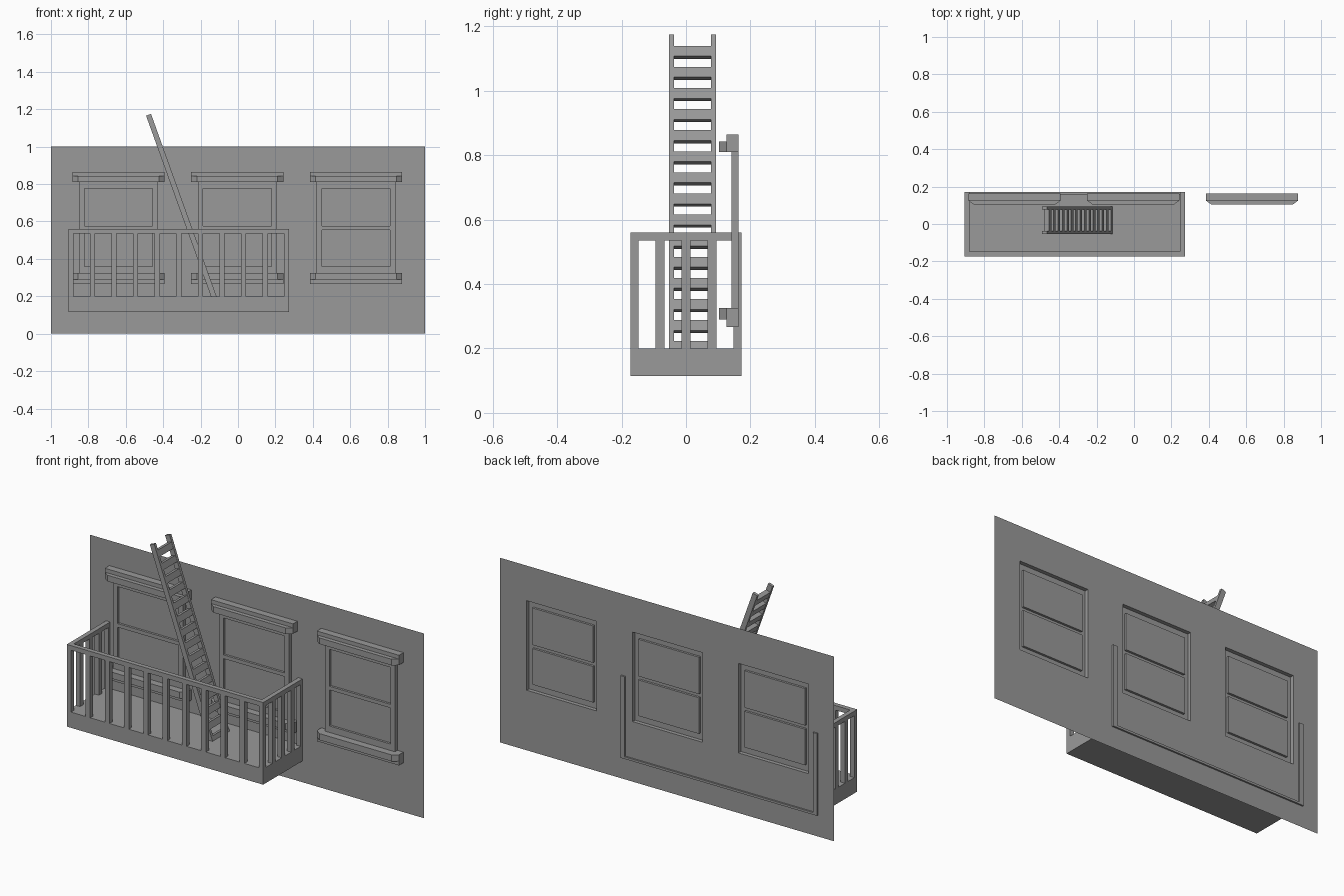
import bpy
import bmesh
import math
from mathutils import Matrix, Vector

cube = bpy.data.objects.get("Cube")
if cube:
    bpy.data.objects.remove(cube, do_unlink=True)

grey = bpy.data.materials.new("stone_grey")
grey.use_nodes = True
GREY = (0.32, 0.32, 0.32, 1)
grey.diffuse_color = GREY
grey.node_tree.nodes["Principled BSDF"].inputs["Base Color"].default_value = GREY


def finish(bm, name):
    mesh = bpy.data.meshes.new(name)
    bm.to_mesh(mesh)
    bm.free()
    mesh.materials.append(grey)
    obj = bpy.data.objects.new(name, mesh)
    bpy.context.collection.objects.link(obj)
    return obj


def add_box(bm, x0, x1, y0, y1, z0, z1, frame=Matrix()):
    size = Matrix.Diagonal((x1 - x0, y1 - y0, z1 - z0, 1))
    centre = Matrix.Translation(((x0 + x1) / 2, (y0 + y1) / 2, (z0 + z1) / 2))
    bmesh.ops.create_cube(bm, size=1, matrix=frame @ centre @ size)


def add_prism(bm, outline, z0, z1):
    face = bm.faces.new([bm.verts.new((x, y, z0)) for x, y in outline])
    new = bmesh.ops.extrude_face_region(bm, geom=[face], use_keep_orig=True)["geom"]
    tops = [v for v in new if isinstance(v, bmesh.types.BMVert)]
    bmesh.ops.translate(bm, verts=tops, vec=(0, 0, z1 - z0))
    bmesh.ops.recalc_face_normals(bm, faces=bm.faces[:])


def push(bm, faces, depth):
    """Push a region of a sheet along y, leaving side walls."""
    new = bmesh.ops.extrude_face_region(bm, geom=faces)["geom"]
    bmesh.ops.translate(bm, vec=(0, depth, 0),
                        verts=[g for g in new if isinstance(g, bmesh.types.BMVert)])
    old = [f for f in faces if f.is_valid]
    if old:
        bmesh.ops.delete(bm, geom=old, context='FACES_ONLY')
    return [g for g in new if isinstance(g, bmesh.types.BMFace)]


# Wall sheet with window frames pushed forward and panes set back
WALL_Y = 0.163
WINDOWS = {"right": -0.639, "middle": -0.004, "left": 0.631}
FRAME, PANE = 0.21, 0.182
xs = [-1, 1]
for c in WINDOWS.values():
    xs += [c - FRAME, c - PANE, c + PANE, c + FRAME]
xs.sort()
zs = [0, 0.325, 0.36, 0.555, 0.575, 0.775, 0.81, 1]

bm = bmesh.new()
grid = [[bm.verts.new((x, WALL_Y, z)) for z in zs] for x in xs]
for i in range(len(xs) - 1):
    for j in range(len(zs) - 1):
        bm.faces.new((grid[i][j], grid[i + 1][j], grid[i + 1][j + 1], grid[i][j + 1]))


def offset(face):
    x = face.calc_center_median().x
    return min(abs(x - c) for c in WINDOWS.values())


inside = [f for f in bm.faces
          if offset(f) < FRAME and zs[1] < f.calc_center_median().z < zs[6]]
frames = push(bm, inside, -0.021)
panes = [f for f in frames if offset(f) < PANE / 2 and
         any(a < f.calc_center_median().z < b for a, b in ((zs[2], zs[3]), (zs[4], zs[5])))]
push(bm, panes, 0.012)
finish(bm, "wall_with_windows")

# Lintel and sill of each window, with chamfered front strips
HALF = 0.246
for side, c in WINDOWS.items():
    for part, z0, z1, s0, s1 in (("lintel", 0.81, 0.864, 0.81, 0.843),
                                 ("sill", 0.267, 0.325, 0.29, 0.325)):
        bm = bmesh.new()
        add_box(bm, c - HALF, c + HALF, 0.125, WALL_Y, z0, z1)
        add_prism(bm, [(c - HALF, 0.125), (c - HALF + 0.03, 0.103),
                       (c + HALF - 0.03, 0.103), (c + HALF, 0.125)], s0, s1)
        finish(bm, f"{side}_window_{part}")

# Balcony: base, floor, top rail and balusters
X0, X1, Y0, Y1 = -0.905, 0.272, -0.173, 0.172
BASE, FLOOR, RAIL, TOP = 0.115, 0.2, 0.535, 0.56
T, BAR = 0.025, 0.028

bm = bmesh.new()
add_box(bm, X0, X1, Y0, Y1, BASE, BASE + 0.012)
add_box(bm, X0, X1, Y0, WALL_Y - 0.002, BASE + 0.012, FLOOR)
finish(bm, "balcony_floor")

bm = bmesh.new()
add_box(bm, X0, X1, Y0, Y0 + T, RAIL, TOP)
for x in (X0, X1 - T):
    add_box(bm, x, x + T, Y0 + T, Y1, RAIL, TOP)
finish(bm, "balcony_top_rail")


def bar_starts(low, high, gaps):
    gap = (high - low - 2 * T - (gaps - 1) * BAR) / gaps
    return [low + T + gap + i * (gap + BAR) for i in range(gaps - 1)]


bm = bmesh.new()
for x in bar_starts(X0, X1, 10):
    add_box(bm, x, x + BAR, Y0, Y0 + T, FLOOR, RAIL)
for x in (X0, X1 - T):
    add_box(bm, x, x + T, Y0, Y0 + T, FLOOR, RAIL)
    add_box(bm, x, x + T, Y1 - T, Y1, BASE, RAIL)
    for y in bar_starts(Y0, Y1, 4):
        add_box(bm, x, x + T, y, y + BAR, FLOOR, RAIL)
finish(bm, "balcony_balusters")

# Leaning ladder, built upright below its top corner and then tilted
lean = Matrix.Translation(Vector((-0.465, 0, 1.175))) @ \
    Matrix.Rotation(math.radians(-19.75), 4, 'Y')
DEPTH, LENGTH = 0.028, 1.036

bm = bmesh.new()
for y in (-0.053, 0.078):
    add_box(bm, -DEPTH, 0, y, y + 0.015, -LENGTH, 0, lean)
finish(bm, "ladder_rails")

bm = bmesh.new()
for i in range(15):
    z = -0.037 - i * 0.0696
    add_box(bm, -DEPTH + 0.001, -0.001, -0.038, 0.078, z - 0.034, z, lean)
finish(bm, "ladder_rungs")
